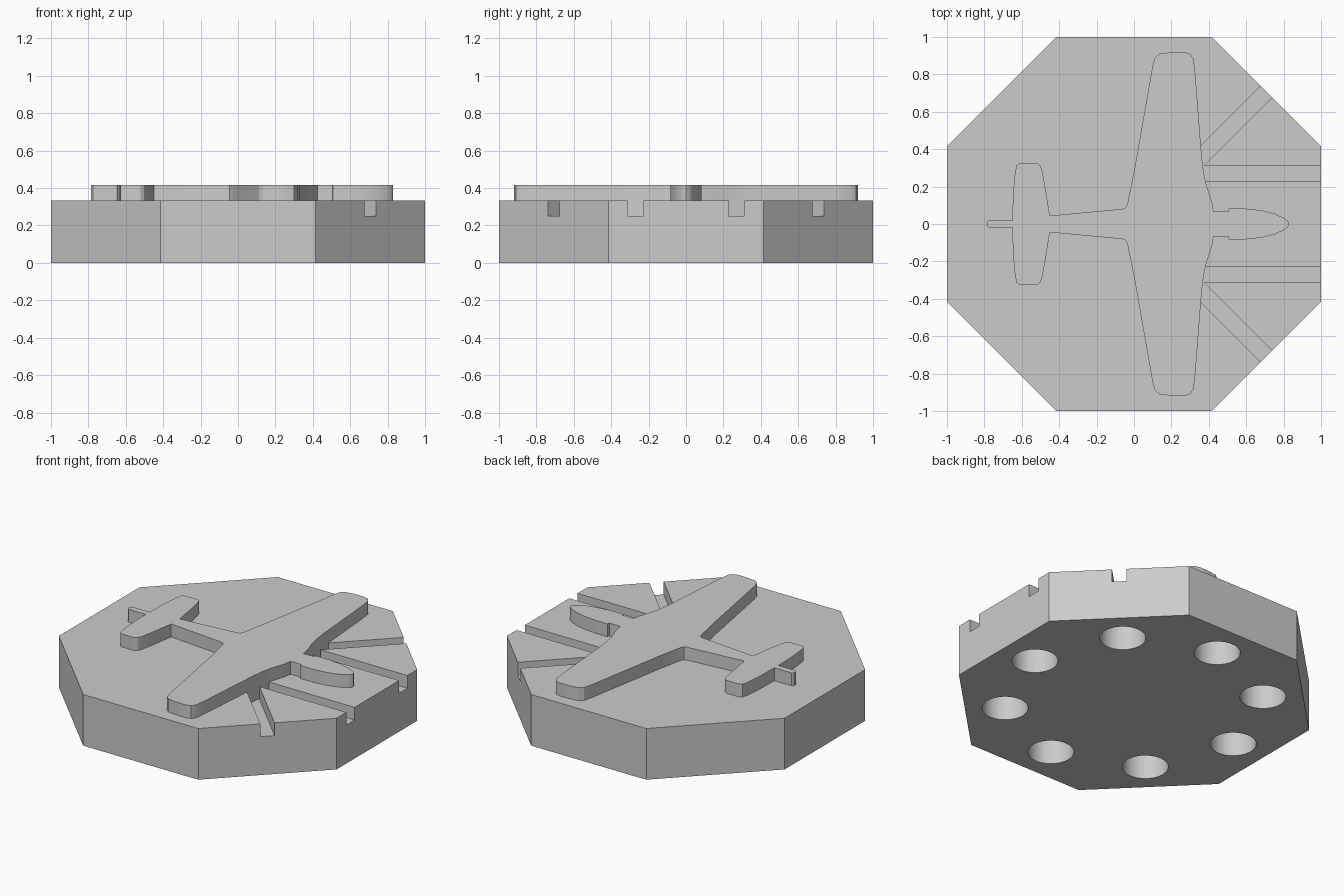
import bpy, bmesh
from math import radians, cos, sin, pi
from mathutils import Matrix, Vector

if "Cube" in bpy.data.objects:
    bpy.data.objects.remove(bpy.data.objects["Cube"], do_unlink=True)

GREY = (0.6, 0.6, 0.6, 1)
grey = bpy.data.materials.new("plain grey")
grey.use_nodes = True
grey.diffuse_color = GREY
grey.node_tree.nodes["Principled BSDF"].inputs["Base Color"].default_value = GREY


def prism(name, outline, bottom, top):
    """Extrude a closed outline straight up."""
    bm = bmesh.new()
    face = bm.faces.new([bm.verts.new((x, y, bottom)) for x, y in outline])
    ext = bmesh.ops.extrude_face_region(bm, geom=[face])
    moved = [v for v in ext["geom"] if isinstance(v, bmesh.types.BMVert)]
    bmesh.ops.translate(bm, verts=moved, vec=(0, 0, top - bottom))
    bmesh.ops.recalc_face_normals(bm, faces=bm.faces)
    mesh = bpy.data.meshes.new(name)
    bm.to_mesh(mesh)
    bm.free()
    mesh.materials.append(grey)
    obj = bpy.data.objects.new(name, mesh)
    bpy.context.collection.objects.link(obj)
    return obj


def ring(sides, radius, cx=0, cy=0, start=0):
    return [(cx + radius * cos(start + 2 * pi * i / sides),
             cy + radius * sin(start + 2 * pi * i / sides)) for i in range(sides)]


def combine(target, other, operation):
    """Apply a boolean and remove the helper."""
    mod = target.modifiers.new("combine", "BOOLEAN")
    mod.operation, mod.solver, mod.object = operation, "EXACT", other
    other.hide_render = True
    bpy.context.view_layer.objects.active = target
    bpy.ops.object.modifier_apply(modifier=mod.name)
    bpy.data.objects.remove(other, do_unlink=True)


# Octagonal base
THICK, FLOOR = 0.333, 0.25
base = prism("plaque", ring(8, 1 / cos(pi / 8), start=pi / 8), 0, THICK)

# Round sockets underneath, one per side
for i in range(8):
    a = i * pi / 4
    socket = prism("socket_cutter", ring(48, 0.136, 0.763 * cos(a), 0.763 * sin(a)), -0.1, 0.17)
    combine(base, socket, "DIFFERENCE")

# Straight and diagonal grooves running out from the wings
HALF = 0.0425
for side in (1, -1):
    for angle, start, offset in ((0, 0.33, 0.271), (45, 0.45, 0)):
        turn = Matrix.Rotation(radians(side * angle), 2)
        corners = ((start, -HALF), (1.3, -HALF), (1.3, HALF), (start, HALF))
        outline = [turn @ Vector((x, y + side * offset)) for x, y in corners]
        combine(base, prism("groove_cutter", outline, FLOOR, 0.6), "DIFFERENCE")

# Raised aeroplane silhouette, mirrored across its length
half = [(-0.785, 0.012), (-0.775, 0.02), (-0.65, 0.02),
        (-0.647, 0.16), (-0.636, 0.28), (-0.627, 0.315), (-0.61, 0.325),
        (-0.52, 0.326), (-0.503, 0.315), (-0.492, 0.29), (-0.475, 0.2), (-0.45, 0.044),
        (-0.06, 0.081), (-0.045, 0.087), (-0.036, 0.105), (0.0, 0.28),
        (0.1, 0.85), (0.112, 0.89), (0.135, 0.91), (0.2, 0.919), (0.265, 0.92),
        (0.3, 0.91), (0.318, 0.885), (0.328, 0.8), (0.362, 0.36),
        (0.372, 0.28), (0.387, 0.21), (0.418, 0.115), (0.425, 0.067),
        (0.505, 0.067), (0.507, 0.083), (0.6, 0.082), (0.68, 0.073), (0.75, 0.056),
        (0.8, 0.033), (0.823, 0.015), (0.83, 0)]
silhouette = half + [(x, -y) for x, y in reversed(half[:-1])]
combine(base, prism("aeroplane", silhouette, 0.2, 0.417), "UNION")

# Smooth curved walls, keep crisp edges
bpy.ops.object.select_all(action="DESELECT")
base.select_set(True)
bpy.context.view_layer.objects.active = base
bpy.ops.object.shade_smooth_by_angle(angle=radians(30))
